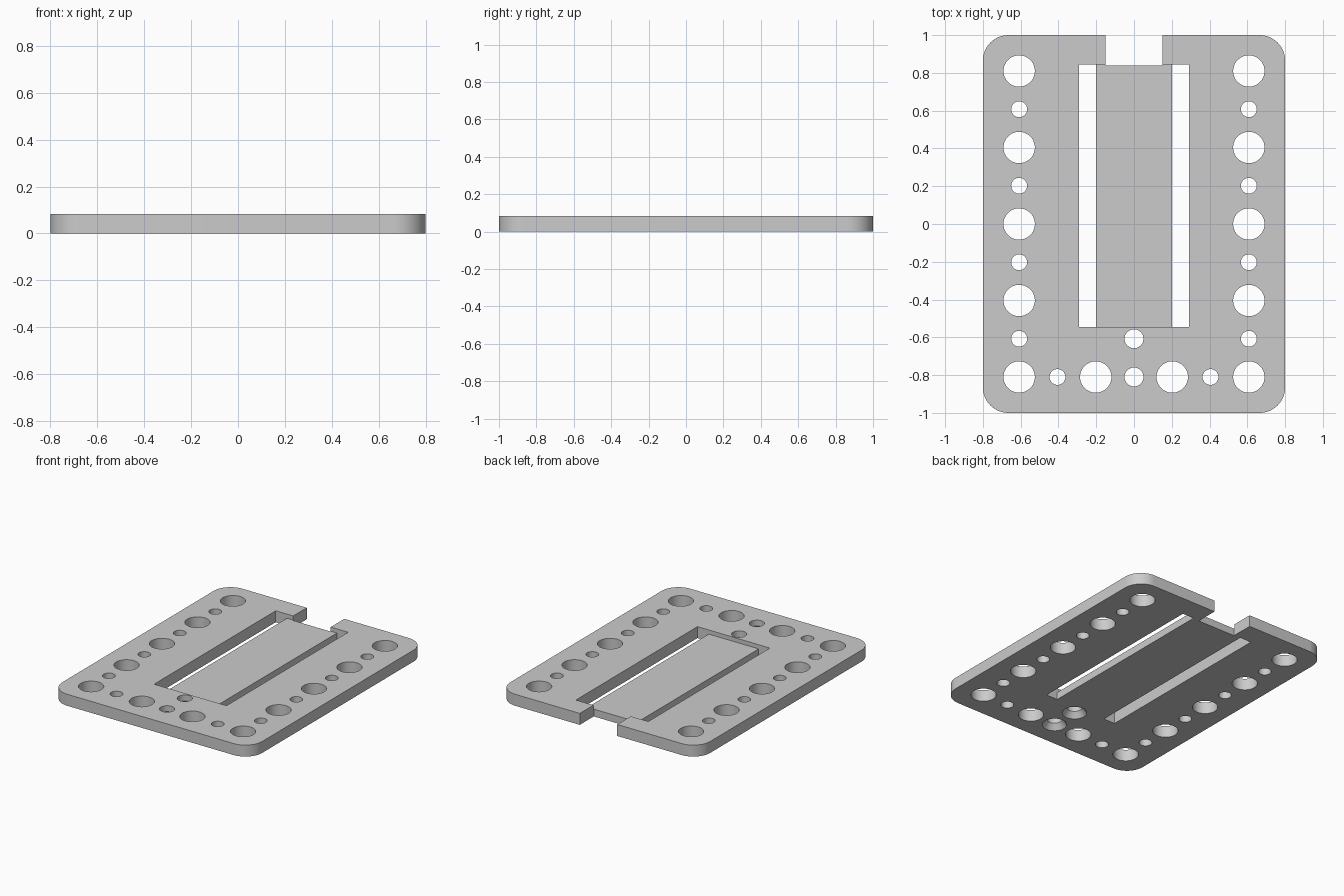
import bpy
import bmesh
from math import cos, sin, pi, radians

if "Cube" in bpy.data.objects:
    bpy.data.objects.remove(bpy.data.objects["Cube"], do_unlink=True)

W, L, T = 0.8, 1.0, 0.083          # half width, half length, thickness
CORNER = 0.135
BIG, MEDIUM, SMALL, SINK = 0.083, 0.05, 0.042, 0.08
PITCH, HOLE_X = 0.2025, 0.608
POCKET_X, POCKET_FRONT, POCKET_BACK = 0.29, -0.545, 0.845
TONGUE_X, TONGUE_TOP = 0.2, 0.053
NOTCH_X = 0.15


def make_object(name, bm):
    bmesh.ops.recalc_face_normals(bm, faces=bm.faces)
    mesh = bpy.data.meshes.new(name)
    bm.to_mesh(mesh)
    bm.free()
    obj = bpy.data.objects.new(name, mesh)
    bpy.context.collection.objects.link(obj)
    return obj


def loft(bm, rings):
    """Closed solid through a list of matching point loops."""
    loops = [[bm.verts.new(p) for p in ring] for ring in rings]
    n = len(loops[0])
    for a, b in zip(loops, loops[1:]):
        for i in range(n):
            j = (i + 1) % n
            bm.faces.new((a[i], a[j], b[j], b[i]))
    bm.faces.new(loops[0][::-1])
    bm.faces.new(loops[-1])


def circle(x, y, z, r, n=48):
    return [(x + r * cos(2 * pi * i / n), y + r * sin(2 * pi * i / n), z) for i in range(n)]


def rounded_outline(z, steps=16):
    points = []
    for k, (sx, sy) in enumerate([(1, 1), (-1, 1), (-1, -1), (1, -1)]):
        for i in range(steps + 1):
            a = (k + i / steps) * pi / 2
            points.append((sx * (W - CORNER) + CORNER * cos(a),
                           sy * (L - CORNER) + CORNER * sin(a), z))
    return points


# Plate with rounded corners
bm = bmesh.new()
loft(bm, [rounded_outline(0), rounded_outline(T)])
plate = make_object("mounting_plate", bm)

# Holes: alternating big and small along both sides and the front
bm = bmesh.new()


def hole(x, y, r):
    loft(bm, [circle(x, y, -0.1, r), circle(x, y, 0.2, r)])


for side in (-1, 1):
    for i in range(-4, 5):
        hole(side * HOLE_X, i * PITCH, SMALL if i % 2 else BIG)
    hole(side * PITCH, -4 * PITCH, BIG)
    hole(side * 2 * PITCH, -4 * PITCH, SMALL)

# Two middle holes, countersunk from below
for y in (-3 * PITCH, -4 * PITCH):
    loft(bm, [circle(0, y, -0.1, SINK), circle(0, y, 0, SINK),
              circle(0, y, 0.04, MEDIUM), circle(0, y, 0.2, MEDIUM)])
holes = make_object("hole_cutter", bm)

# Pocket that leaves a lowered tongue between two through slots
half = [(TONGUE_X, TONGUE_TOP), (TONGUE_X, -0.1), (POCKET_X, -0.1), (POCKET_X, 0.2)]
section = half + [(-x, z) for x, z in reversed(half)]
bm = bmesh.new()
loft(bm, [[(x, y, z) for x, z in section] for y in (POCKET_FRONT, POCKET_BACK)])
pocket = make_object("pocket_cutter", bm)

# Notch through the back edge
bm = bmesh.new()
loft(bm, [[(-NOTCH_X, y, -0.1), (NOTCH_X, y, -0.1), (NOTCH_X, y, 0.2), (-NOTCH_X, y, 0.2)]
          for y in (POCKET_BACK - 0.005, L + 0.1)])
notch = make_object("notch_cutter", bm)

# Cut everything out of the plate
bpy.ops.object.select_all(action='DESELECT')
bpy.context.view_layer.objects.active = plate
plate.select_set(True)
for cutter in (holes, pocket, notch):
    cutter.hide_render = True
    mod = plate.modifiers.new(cutter.name, 'BOOLEAN')
    mod.operation = 'DIFFERENCE'
    mod.solver = 'EXACT'
    mod.object = cutter
    bpy.ops.object.modifier_apply(modifier=mod.name)
    bpy.data.objects.remove(cutter, do_unlink=True)

# Grey finish
grey = bpy.data.materials.new("plain_grey")
grey.use_nodes = True
colour = (0.6, 0.6, 0.6, 1)
grey.diffuse_color = colour
grey.node_tree.nodes["Principled BSDF"].inputs["Base Color"].default_value = colour
plate.data.materials.clear()
plate.data.materials.append(grey)
bpy.ops.object.shade_smooth_by_angle(angle=radians(30))
